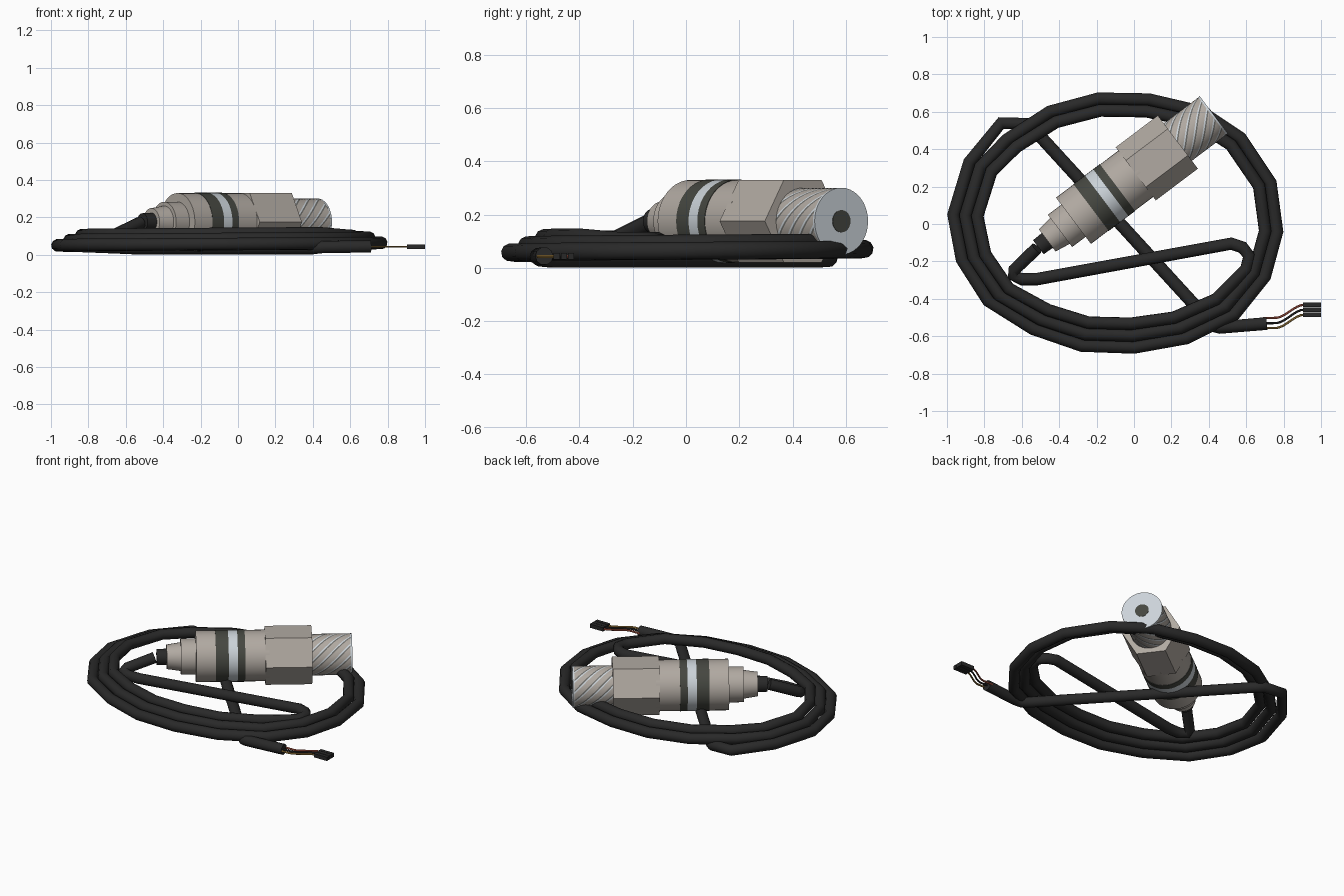
import bpy, bmesh, math
from mathutils import Matrix, Vector

if "Cube" in bpy.data.objects:
    bpy.data.objects.remove(bpy.data.objects["Cube"])


def material(name, r, g, b):
    m = bpy.data.materials.new(name)
    m.diffuse_color = (r, g, b, 1)
    m.use_nodes = True
    m.node_tree.nodes["Principled BSDF"].inputs["Base Color"].default_value = m.diffuse_color
    return m


BEIGE = material("warm_grey_metal", 0.44, 0.40, 0.36)
STEEL = material("pale_steel", 0.60, 0.65, 0.69)
RING = material("dark_olive_grey", 0.06, 0.063, 0.052)
BLACK = material("cable_black", 0.022, 0.022, 0.022)
SHADOW = material("groove_grey", 0.16, 0.16, 0.15)
RED = material("wire_red", 0.45, 0.10, 0.06)
GOLD = material("wire_gold", 0.38, 0.22, 0.05)

# The housing lies along local -x, starting at its open end
HOUSING = Matrix.Translation((0.427, 0.583, 0.175)) @ Matrix.Rotation(math.radians(37), 4, 'Z')


def finish(name, bm, mats, smooth=True):
    bmesh.ops.remove_doubles(bm, verts=bm.verts, dist=1e-5)
    bmesh.ops.recalc_face_normals(bm, faces=bm.faces)
    me = bpy.data.meshes.new(name)
    bm.to_mesh(me)
    bm.free()
    for m in mats:
        me.materials.append(m)
    ob = bpy.data.objects.new(name, me)
    bpy.context.collection.objects.link(ob)
    if smooth:
        bpy.ops.object.select_all(action='DESELECT')
        ob.select_set(True)
        bpy.context.view_layer.objects.active = ob
        bpy.ops.object.shade_smooth_by_angle(angle=math.radians(35))
    return ob


def lathe(name, profile, mat, sides=40):
    """Spin (distance from open end, radius) points about the housing axis."""
    bm = bmesh.new()
    rings = []
    for s, r in profile:
        rings.append([bm.verts.new((-s, r * math.cos(2 * math.pi * i / sides),
                                    r * math.sin(2 * math.pi * i / sides)))
                      for i in range(sides)])
    for a, b in zip(rings, rings[1:]):
        for i in range(sides):
            j = (i + 1) % sides
            bm.faces.new((a[i], a[j], b[j], b[i]))
    bm.faces.new(rings[0])
    bm.faces.new(rings[-1])
    bm.transform(HOUSING)
    return finish(name, bm, [mat])


def tube(name, points, radius, mat, resolution=3):
    cu = bpy.data.curves.new(name, 'CURVE')
    cu.dimensions = '3D'
    cu.bevel_depth = radius
    cu.bevel_resolution = resolution
    cu.use_fill_caps = True
    sp = cu.splines.new('POLY')
    sp.points.add(len(points) - 1)
    for p, co in zip(sp.points, points):
        p.co = (*co, 1)
    cu.materials.append(mat)
    ob = bpy.data.objects.new(name, cu)
    bpy.context.collection.objects.link(ob)
    bpy.ops.object.select_all(action='DESELECT')
    ob.select_set(True)
    bpy.context.view_layer.objects.active = ob
    bpy.ops.object.convert(target='MESH')
    bpy.ops.object.shade_smooth_by_angle(angle=math.radians(50))


# Housing: hexagon, barrel, steps, cable gland
lathe("hex_collar", [(0.241, 0.178), (0.523, 0.178)], BEIGE, 6)
lathe("barrel", [(0.50, 0.155), (0.94, 0.155)], BEIGE)
lathe("rear_step", [(0.93, 0.108), (1.03, 0.108)], BEIGE)
lathe("rear_taper", [(1.02, 0.088), (1.10, 0.076), (1.115, 0.074)], BEIGE)
lathe("cable_gland", [(1.10, 0.05), (1.175, 0.047)], BLACK)

# Coloured bands around the barrel
for label, s0, s1, mat in (("dark_band_front", 0.645, 0.69, RING),
                           ("pale_band", 0.69, 0.745, STEEL),
                           ("dark_band_rear", 0.745, 0.822, RING)):
    lathe(label, [(s0, 0.157), (s1, 0.157)], mat)

# Threaded nose: sheared grid with pale and dark spiral lines
bm = bmesh.new()
COLS, ROWS = 72, 12
grid = []
for j in range(ROWS + 1):
    s = 0.25 - 0.247 * j / ROWS
    grid.append([bm.verts.new((-s, 0.125 * math.cos(a), 0.125 * math.sin(a)))
                 for a in (2 * math.pi * i / COLS - s * -8 for i in range(COLS))])
for j in range(ROWS):
    for i in range(COLS):
        k = (i + 1) % COLS
        f = bm.faces.new((grid[j][i], grid[j][k], grid[j + 1][k], grid[j + 1][i]))
        f.material_index = {0: 1, 1: 2}.get(i % 6, 0)
bm.transform(HOUSING)
finish("threaded_nose", bm, [BEIGE, STEEL, SHADOW])

# Pale end face with a dark centre hole
lathe("end_face", [(0.01, 0.1255), (0.0, 0.1255)], STEEL)
lathe("end_hole", [(0.005, 0.042), (-0.002, 0.042)], RING, 24)

# Coiled cable: one outer turn, repeated inward and upward
turn = [(-.73, .49), (-.88, .33), (-.965, .05), (-.92, -.19), (-.78, -.41), (-.54, -.56),
        (-.28, -.65), (0, -.66), (.28, -.61), (.54, -.48), (.70, -.28), (.765, -.04),
        (.73, .22), (.57, .46), (.36, .60), (.08, .665), (-.19, .67), (-.45, .60)]
path = [(.71, -.532, .044), (.46, -.553, .042), (.425, -.545, .038), (.39, -.505, .034),
        (.33, -.44, .034), (-.53, .50, .034), (-.57, .535, .036), (-.71, .54, .042)]
centre = Vector((-0.09, 0))
n = len(turn)
for k in range(1, 2 * n + 10):
    p = Vector(turn[k % n])
    p -= (p - centre).normalized() * 0.064 * (k // n)
    path.append((p.x, p.y, 0.047 + 0.054 * k / (2 * n)))
path += [(.60, -.24, .10), (.615, -.17, .10), (.58, -.125, .10), (.52, -.105, .10),
         (-.52, -.295, .095), (-.60, -.295, .095), (-.645, -.275, .10), (-.64, -.245, .115),
         (-.52, -.13, .172)]
tube("coiled_cable", path, 0.034, BLACK)

# Bare wires and their plug pins
for label, mat, y0, y1 in (("red", RED, -.502, -.432), ("black", BLACK, -.53, -.458),
                           ("gold", GOLD, -.556, -.485)):
    pts = []
    for i in range(13):
        t = i / 12
        u = min(max((t - 0.3) / 0.7, 0), 1)
        pts.append((0.69 + 0.22 * t, y0 + (y1 - y0) * u * u * (3 - 2 * u), 0.043))
    tube(label + "_wire", pts, 0.006, mat, 1)
    bm = bmesh.new()
    bmesh.ops.create_cube(bm, size=1, matrix=Matrix.Translation((0.952, y1, 0.043))
                          @ Matrix.Diagonal((0.096, 0.023, 0.025, 1)))
    finish(label + "_wire_plug", bm, [BLACK], False)
